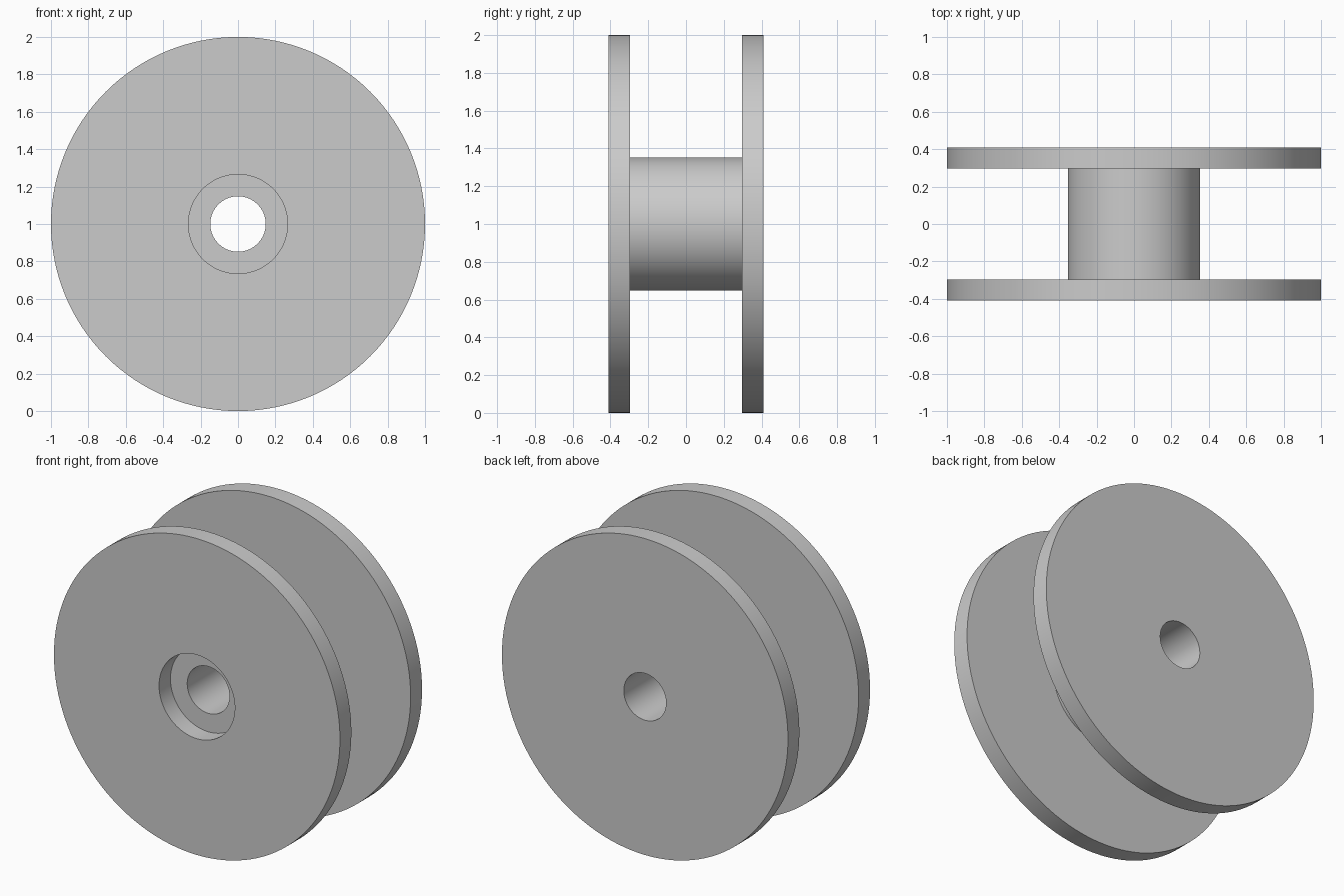
import bpy, bmesh, math

cube = bpy.data.objects.get("Cube")
if cube:
    bpy.data.objects.remove(cube, do_unlink=True)

SEGMENTS = 128
FLANGE_R, HUB_R, RECESS_R, BORE_R = 1.0, 0.353, 0.265, 0.148
OUTER_Y, INNER_Y = 0.41, 0.296

grey = bpy.data.materials.new("plain grey")
grey.use_nodes = True
colour = (0.6, 0.6, 0.6, 1)
grey.diffuse_color = colour
grey.node_tree.nodes["Principled BSDF"].inputs["Base Color"].default_value = colour


def lathe(name, profile):
    """Revolve a closed (radius, y) profile about the y axis."""
    bm = bmesh.new()
    rings = []
    for i in range(SEGMENTS):
        a = math.tau * i / SEGMENTS
        rings.append([bm.verts.new((r * math.cos(a), y, r * math.sin(a))) for r, y in profile])
    n = len(profile)
    for i, ring in enumerate(rings):
        after = rings[(i + 1) % SEGMENTS]
        for j in range(n):
            k = (j + 1) % n
            bm.faces.new((ring[j], ring[k], after[k], after[j]))
    bmesh.ops.recalc_face_normals(bm, faces=bm.faces)
    mesh = bpy.data.meshes.new(name)
    bm.to_mesh(mesh)
    bm.free()
    mesh.materials.append(grey)
    obj = bpy.data.objects.new(name, mesh)
    bpy.context.collection.objects.link(obj)
    obj.location.z = FLANGE_R
    bpy.ops.object.select_all(action="DESELECT")
    obj.select_set(True)
    bpy.context.view_layer.objects.active = obj
    bpy.ops.object.shade_smooth_by_angle(angle=math.radians(30))
    return obj


# Spool: two flanges, hub, through bore and a recess in the front face
lathe("spool", [
    (RECESS_R, -OUTER_Y), (FLANGE_R, -OUTER_Y), (FLANGE_R, -INNER_Y),
    (HUB_R, -INNER_Y), (HUB_R, INNER_Y),
    (FLANGE_R, INNER_Y), (FLANGE_R, OUTER_Y), (BORE_R, OUTER_Y),
    (BORE_R, -INNER_Y), (RECESS_R, -INNER_Y),
])
